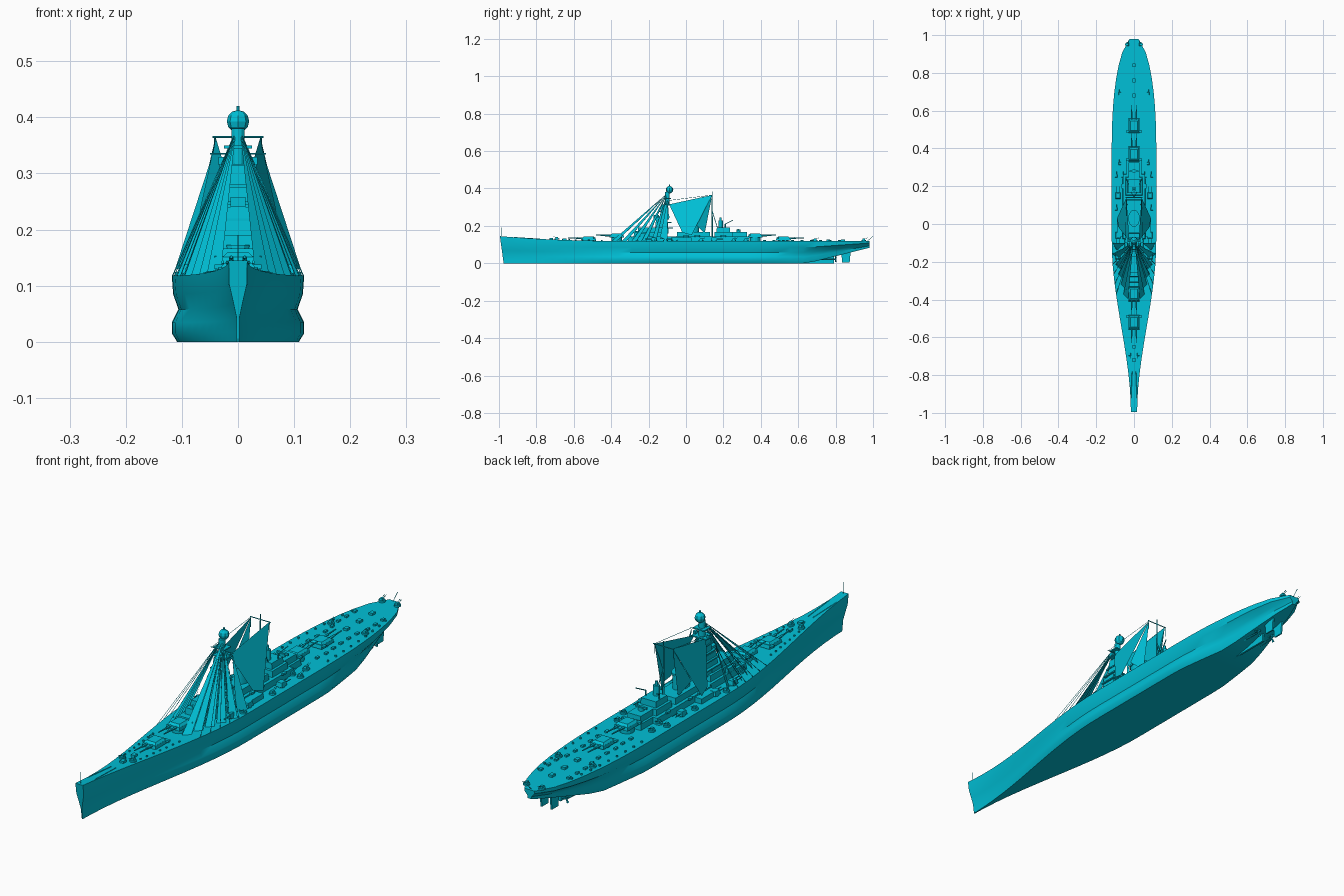
import bpy, bmesh, math, random
from mathutils import Vector

if "Cube" in bpy.data.objects:
    bpy.data.objects.remove(bpy.data.objects["Cube"])
random.seed(4)

paint = bpy.data.materials.new("ship_cyan")
paint.use_nodes = True
paint.diffuse_color = (0, .53, .68, 1)
shader = paint.node_tree.nodes["Principled BSDF"]
shader.inputs["Base Color"].default_value = paint.diffuse_color

beam = deck = .118
bow, stern = -.995, .98
sides = (-1, 1)


def finish(name, bm, smooth=False):
    bmesh.ops.recalc_face_normals(bm, faces=bm.faces)
    mesh = bpy.data.meshes.new(name)
    bm.to_mesh(mesh)
    bm.free()
    mesh.materials.append(paint)
    part = bpy.data.objects.new(name, mesh)
    bpy.context.collection.objects.link(part)
    if smooth:
        bpy.ops.object.select_all(action='DESELECT')
        part.select_set(True)
        bpy.context.view_layer.objects.active = part
        bpy.ops.object.shade_smooth_by_angle(angle=math.radians(35))


def box(bm, base, width, length, height, taper=1):
    """Box standing on the base point, its top scaled by taper."""
    for v in bmesh.ops.create_cube(bm, size=1)["verts"]:
        scale = taper if v.co.z > 0 else 1
        v.co.z += .5
        v.co *= Vector((width * scale, length * scale, height))
        v.co += Vector(base)


def rod(bm, start, end, radius, tip=None, segments=6):
    start, end = Vector(start), Vector(end)
    axis = end - start
    cone = bmesh.ops.create_cone(bm, cap_ends=True, segments=segments, radius1=radius,
                                 radius2=radius if tip is None else tip, depth=axis.length)
    turn = axis.to_track_quat('Z', 'Y')
    for v in cone["verts"]:
        v.co = turn @ v.co + (start + end) / 2


def drum(bm, base, radius, height, stretch=1, segments=12):
    """Upright cylinder standing on the base point, stretched along the ship."""
    cone = bmesh.ops.create_cone(bm, cap_ends=True, segments=segments,
                                 radius1=radius, radius2=radius, depth=height)
    for v in cone["verts"]:
        v.co.y *= stretch
        v.co.z += height / 2
        v.co += Vector(base)


def hull_shape(y):
    """Deck half width, lower half width, keel height and deck height at y."""
    t = min(1, (y - bow) / .9)
    u = max(0, (y - .4) / .59)
    swell = t * t * (3 - 2 * t)
    run_aft = math.sqrt(1 - u ** 2.2)
    upper = beam * (.14 + .86 * swell) * run_aft
    lower = beam * (.02 + .98 * swell) * run_aft * (1 - .6 * u)
    return upper, lower, max(0, y - .65) / 4, deck + .027 * (1 - t) ** 3


def sheer(y):
    return hull_shape(y)[-1]


# Hull with a pinched waist above the bulge and a raked stem
bm = bmesh.new()
rings = []
count = 28
for i in range(count + 1):
    y = bow + (stern - bow) * i / count
    upper, lower, keel, top = hull_shape(y)
    waist = .9 * (upper + lower) / 2
    half = [(.92 * lower, 0), (lower, .13), (lower, .29), (waist, .49), (.98 * upper, .72), (upper, 1)]
    ring = half + [(-x, t) for x, t in reversed(half)]
    rake = .02 if i == 0 else 0
    rings.append([bm.verts.new((x, y + rake * (1 - t), keel + t * (top - keel))) for x, t in ring])
for near, far in zip(rings, rings[1:]):
    for j in range(len(near)):
        k = j - 1
        bm.faces.new((near[k], near[j], far[j], far[k]))
bm.faces.new(rings[0])
bm.faces.new(rings[-1])
finish("hull", bm, True)

# Skeg, rudders, shafts and propellers
bm = bmesh.new()
box(bm, (0, .7, 0), .008, .18, .05)
for s in sides:
    box(bm, (s * .022, .855, .005), .006, .04, .065, taper=1.3)
    hub = Vector((s * .035, .8, .022))
    rod(bm, (s * .045, .6, .02), hub, .004)
    rod(bm, hub, hub + Vector((0, 0, .04)), .003)
    for blade in range(3):
        angle = blade * math.tau / 3
        rod(bm, hub, hub + Vector((math.cos(angle), 0, math.sin(angle))) * .016, .002, tip=.005)
finish("rudders_and_shafts", bm)


# Twin gun main turrets on barbettes, facing towards bow or stern
def main_turret(name, y, z, face):
    bm = bmesh.new()
    drum(bm, (0, y, .112), .027, z - .11)
    box(bm, (0, y, z), .06, .078, .013, taper=.93)
    box(bm, (0, y, z + .013), .055, .07, .008, taper=.72)
    box(bm, (0, y - face * .03, z + .007), .084, .012, .008)
    for s in sides:
        muzzle = Vector((s * .012, y + face * .11, z + .013))
        breech = Vector((s * .012, y + face * .03, z + .01))
        rod(bm, breech, muzzle, .004, tip=.0025)
        rod(bm, breech, breech.lerp(muzzle, .4), .005)
    finish(name, bm)


for face, end in zip(sides, ("front", "rear")):
    main_turret(end + "_low_turret", face * .52, .123, face)
    main_turret(end + "_high_turret", face * .37, .138, face)

# Deckhouses: stepped blocks, each tier smaller than the one below
bm = bmesh.new()
for y, width, length, tiers in ((-.19, .1, .24, 3), (.04, .12, .24, 2), (.2, .12, .13, 3), (.285, .08, .11, 2)):
    for tier in range(tiers):
        shrink = .75 ** tier
        box(bm, (0, y, deck + .024 * tier), width * shrink, length * shrink, .024, taper=.97)
for s in sides:
    box(bm, (s * .035, -.22, .138), .026, .05, .022)
    box(bm, (s * .075, -.02, deck), .03, .1, .02)
finish("deckhouses", bm)

# Bridge tower with platforms and a faceted director ball
bm = bmesh.new()
tower_y, ball_z = -.1, .393
drum(bm, (0, -.25, .138), .022, .035)
box(bm, (0, -.13, .16), .052, .075, .08, taper=.8)
box(bm, (0, -.115, .235), .036, .05, .08, taper=.75)
drum(bm, (0, tower_y, .31), .012, .07)
for level in range(4):
    shrink = 1 - level * .15
    box(bm, (0, -.12, .185 + level * .03), .07 * shrink, .1 * shrink, .005)
for z, width in ((.312, .066), (.345, .05)):
    box(bm, (0, tower_y, z), width, .04, .005)
box(bm, (0, -.16, .24), .026, .03, .018)
for s in sides:
    box(bm, (s * .03, tower_y, .315), .01, .014, .014)
ball = bmesh.ops.create_uvsphere(bm, u_segments=8, v_segments=6, radius=.02)
bmesh.ops.translate(bm, verts=ball["verts"], vec=(0, -.088, ball_z))
rod(bm, (0, -.088, ball_z), (0, -.088, .42), .003)
finish("bridge_tower", bm)

# Funnel with a cap band
bm = bmesh.new()
drum(bm, (0, .03, .15), .027, .075, stretch=1.5, segments=16)
drum(bm, (0, .03, .222), .03, .008, stretch=1.5, segments=16)
finish("funnel", bm, True)

# Rear mast, yards, cranes and flag poles
bm = bmesh.new()
mast_y, yard_z = .14, .365
rod(bm, (0, mast_y, deck), (0, mast_y, .385), .004, tip=.002)
rod(bm, (-.045, mast_y, yard_z), (.045, mast_y, yard_z), .002)
rod(bm, (-.05, tower_y, .335), (.05, tower_y, .335), .0015)
for s in sides:
    rod(bm, (s * .025, .19, deck), (0, mast_y, .28), .002)
    rod(bm, (s * .042, mast_y, yard_z), (s * .042, mast_y, yard_z - .04), .001)
    crane_head = (s * .03, .21, .21)
    rod(bm, (s * .03, .21, .14), crane_head, .003)
    rod(bm, crane_head, (s * .045, .25, .23), .002)
drum(bm, (0, .185, .185), .012, .045)
drum(bm, (0, .185, .23), .006, .015)
drum(bm, (0, .28, .166), .011, .014)
box(bm, (0, .28, .175), .05, .008, .007)
rod(bm, (0, bow + .01, sheer(bow)), (0, bow + .01, .19), .0008)
rod(bm, (0, .97, deck), (0, .999, .145), .001)
finish("masts_and_poles", bm)

# Filled rigging: thin sheets between the masts and the deck edge
bm = bmesh.new()


def sheet(*points):
    bm.faces.new([bm.verts.new(p) for p in points])


for s in sides:
    yard_end = (s * .04, mast_y, yard_z)
    tower_yard = (s * .045, tower_y, .335)
    masthead = (s * .004, tower_y, .375)
    sheet(yard_end, (s * .025, -.09, .315), (s * .08, -.02, .165), (s * .09, .03, .15))
    sheet(yard_end, (s * .06, .05, .21), (s * .035, .1, .16))
    sheet(tower_yard, (s * .112, tower_y, .13), (s * .09, -.14, .13))
    for strip in range(5):
        y = -.16 - strip * .053
        x = hull_shape(y)[0] * (.95 - strip * .09)
        sheet(masthead, (s * x, y, deck), (s * (x - .025), y - .025, deck))
        rod(bm, masthead, (s * hull_shape(y)[0], y, deck), .001, segments=4)
    rod(bm, yard_end, tower_yard, .001, segments=4)
finish("rigging_sheets", bm)


def gun_mount(bm, x, y, z, size, tub, rise):
    """Tub, shield and twin barrels pointing to the nearer end of the ship."""
    face = math.copysign(1, y)
    drum(bm, (x, y, z), size * tub, size / 2)
    box(bm, (x, y, z + size / 2), size, size * 1.2, size * .6, taper=.8)
    for offset in (-size / 4, size / 4):
        breech = Vector((x + offset, y, z + size * .8))
        rod(bm, breech, breech + Vector((0, face * size * 1.7, rise)), size / 14)


# Secondary twin turrets along both sides
bm = bmesh.new()
for s in sides:
    for y in (-.17, -.06, .15):
        gun_mount(bm, s * .085, y, deck - .01, .028, tub=.5, rise=0)
finish("side_turrets", bm)

# Light anti-aircraft mounts in round tubs
bm = bmesh.new()
for s in sides:
    for x, y in ((.034, .95), (.075, .69), (.06, .255), (.095, .255), (.095, .08),
                 (.023, -.69), (.1, -.11), (.05, -.27), (.075, .32)):
        gun_mount(bm, s * x, y, sheer(y), .013, tub=1, rise=.008)
finish("anti_aircraft_mounts", bm)

# Boats, hatches, vents, bollards and anchor chains on the open deck
bm = bmesh.new()
for s in sides:
    for y in (0, .06, .2):
        drum(bm, (s * .062, y, .141), .006, .008, stretch=2.4, segments=8)
    for i in range(9):
        y = .42 + i * .05
        box(bm, (s * random.uniform(.05, .065), y, deck), .01, .016, .007)
        drum(bm, (s * hull_shape(y)[0] * .85, y, deck), .004, .006, segments=6)
    for i in range(7):
        y = -.66 + i * .035
        drum(bm, (s * hull_shape(y)[0] * .7, y, sheer(y)), .0035, .005, segments=6)
    rod(bm, (s * .01, -.78, sheer(-.78)), (s * .016, -.92, sheer(-.92)), .0015, segments=4)
for y in (-.72, -.65, .68, .76, .84):
    box(bm, (0, y, sheer(y)), .016, .02, .009)
finish("deck_fittings", bm)
